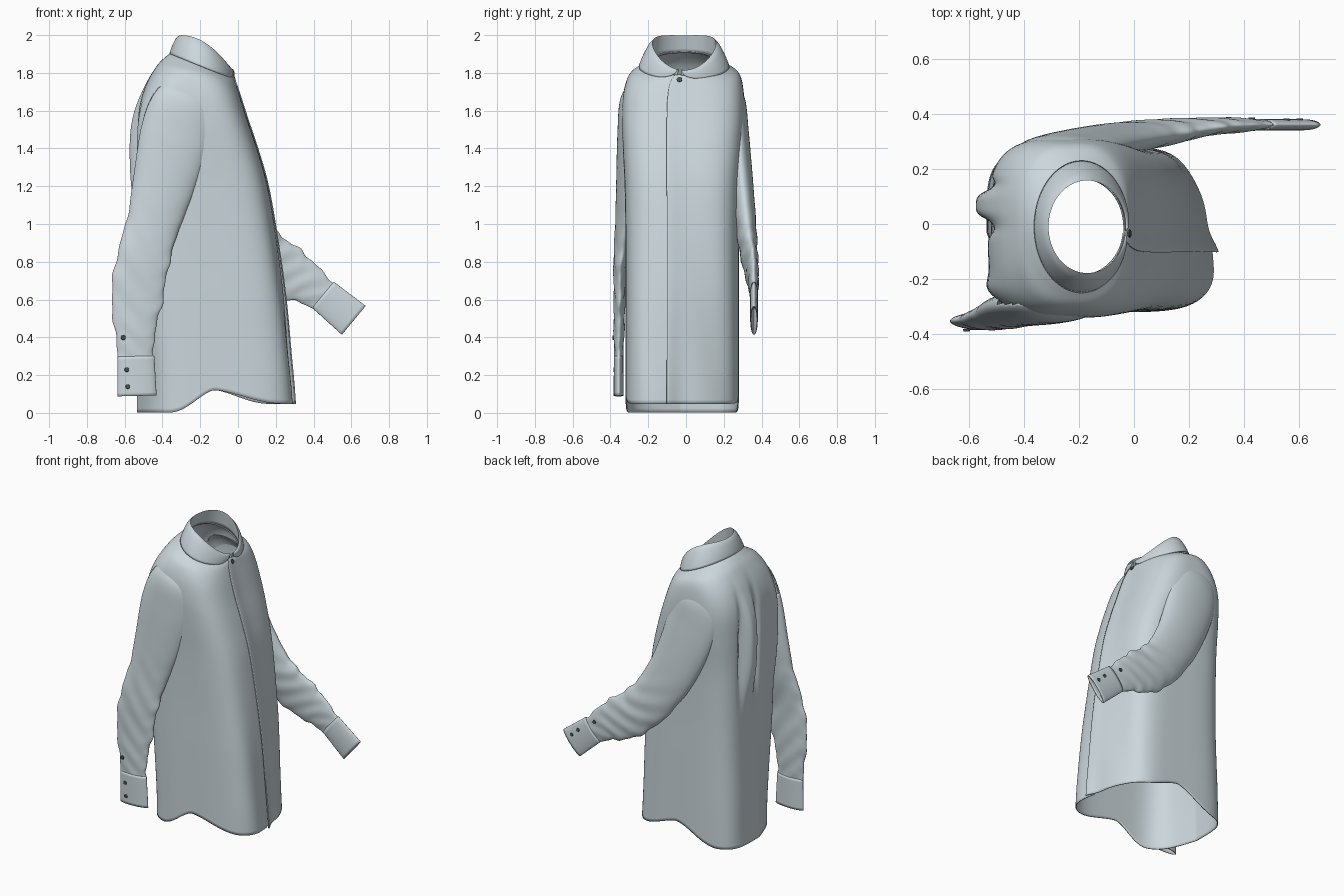
import bpy, bmesh, math
from mathutils import Vector

if "Cube" in bpy.data.objects:
    bpy.data.objects.remove(bpy.data.objects["Cube"])

def material(name, rgb):
    m = bpy.data.materials.new(name)
    m.diffuse_color = (*rgb, 1)
    m.use_nodes = True
    m.node_tree.nodes["Principled BSDF"].inputs["Base Color"].default_value = m.diffuse_color
    return m

CLOTH = material("pale grey cloth", (0.60, 0.68, 0.715))
DARK = material("dark button", (0.07, 0.085, 0.095))

def smooth(a, b, x):
    q = min(max((x - a) / (b - a), 0), 1)
    return q * q * (3 - 2 * q)

def bump(x, centre, width, power=2):
    return math.exp(-abs((x - centre) / width) ** power)

def spline(keys, steps):
    """Catmull-Rom through tuples of numbers."""
    out = []
    for i in range(len(keys) - 1):
        a, b, c, d = (keys[max(i - 1, 0)], keys[i], keys[i + 1], keys[min(i + 2, len(keys) - 1)])
        for k in range(steps):
            t = k / steps
            out.append(tuple(q + 0.5 * t * (r - p + t * (2*p - 5*q + 4*r - s + t * (3*(q - r) + s - p)))
                             for p, q, r, s in zip(a, b, c, d)))
    return out + [keys[-1]]

def sheet(name, rows, closed=False, thick=0.006, keep=None):
    """Cloth surface through rows of points; keep() can leave out hidden faces."""
    n = len(rows[0])
    pts = [p for r in rows for p in r]
    faces = []
    for i in range(len(rows) - 1):
        for j in range(n if closed else n - 1):
            k = (j + 1) % n
            f = (i*n + j, i*n + k, (i+1)*n + k, (i+1)*n + j)
            if keep is None or any(keep(pts[v]) for v in f):
                faces.append(f)
    me = bpy.data.meshes.new(name)
    me.from_pydata(pts, [], faces)
    bm = bmesh.new()
    bm.from_mesh(me)
    bmesh.ops.delete(bm, geom=[v for v in bm.verts if not v.link_faces], context='VERTS')
    bm.to_mesh(me)
    bm.free()
    me.materials.append(CLOTH)
    ob = bpy.data.objects.new(name, me)
    bpy.context.collection.objects.link(ob)
    mod = ob.modifiers.new("cloth thickness", 'SOLIDIFY')
    mod.thickness, mod.offset = thick, -1
    me.shade_smooth()
    me.set_sharp_from_angle(angle=math.radians(50))

# Body: z back, z front, x back, x front, y right, y left, squareness
BODY = [(0.00, 0.00, -0.535, 0.29, -0.32, 0.28, 4.6),
        (0.25, 0.25, -0.53, 0.275, -0.32, 0.28, 4.5),
        (0.60, 0.60, -0.52, 0.245, -0.32, 0.28, 4.2),
        (0.90, 0.90, -0.52, 0.205, -0.32, 0.28, 4.0),
        (1.20, 1.20, -0.525, 0.155, -0.325, 0.285, 3.8),
        (1.42, 1.40, -0.53, 0.10, -0.335, 0.30, 3.6),
        (1.60, 1.55, -0.525, 0.05, -0.34, 0.31, 3.4),
        (1.73, 1.67, -0.49, 0.012, -0.33, 0.305, 3.1),
        (1.83, 1.74, -0.435, -0.01, -0.30, 0.285, 2.6),
        (1.88, 1.77, -0.39, -0.02, -0.25, 0.235, 2.2),
        (1.92, 1.79, -0.335, -0.035, -0.185, 0.165, 2.0)]

def body_row(key):
    zb, zf, xb, xf, y0, y1, e = key
    row, N = [], 220
    t0, t1 = -0.13, -0.263 - 2 * math.pi       # overlapping front edges
    for j in range(N + 1):
        t = t1 + (t0 - t1) * j / N
        c, s = math.cos(t), math.sin(t)
        r = (abs(c)**e + abs(s)**e) ** (-1 / e)
        u, v = r * c, r * s
        x = (xb + xf) / 2 + u * (xf - xb) / 2
        y = (y0 + y1) / 2 + v * (y1 - y0) / 2
        z = zb + (zf - zb) * (u + 1) / 2
        low = 1 - smooth(0, 1.7, z)
        if u > 0:
            x -= 0.24 * max(0, y + 0.1) * low * u          # left panel hangs further back
            if t < -0.2 - 1.5 * math.pi:                   # top panel lifts at the edge
                x += (0.008 + 0.014 * low**2) * bump(y, -0.1, 0.06)
            x += 0.006 * math.sin(22 * y + 3 * z) * low * u
        else:                                              # tail swings round, back pleats
            x += 0.33 * max(0, -0.03 - y) * (1 - smooth(0, 0.9, z)) * -u
            h = bump(z, 1.34, 0.3, 3)
            x -= h * (0.045 * bump(y, 0.07, 0.05, 4) - 0.035 * bump(y, -0.015, 0.025)
                      - 0.025 * bump(y, 0.145, 0.018) + 0.03 * bump(y, -0.24, 0.05)) * -u
        w = 1 - smooth(0, 0.35, z)                         # curved shirt tail
        hem = 0.12 - (0.072 * math.sin(min(u / 0.9, 1) * 1.571) ** 1.5 if u > 0
                      else 0.118 * math.sin(min(-u / 0.75, 1) * 1.571) ** 1.6)
        row.append((x, y, z + hem * w))
    return row

sheet("shirt_body", [body_row(k) for k in spline(BODY, 7)])

# Collar: inner stand, rolled top edge and rounded fall
def collar_row(kind, f):
    row, N = [], 96
    for j in range(N + 1):
        a = 0.05 + (2 * math.pi - 0.10) * j / N
        t = a - 0.13
        u, v = math.cos(t), math.sin(t)
        near = min(a, 2 * math.pi - a)
        top = Vector((-0.17 + 0.14*u, -0.01 + 0.168*v, 1.957 - 0.092*u - 0.05*u*u))
        if kind == "stand":
            base = Vector((-0.185 + 0.15*u, -0.01 + 0.18*v, 1.85 - 0.06*u - 0.005*u*u))
            p = base.lerp(top, f)
        else:
            q = min(max((near - 0.05) / 0.5, 0), 1)
            d = math.sqrt(1 - (1 - q)**2) * 0.95 + 0.05
            out = Vector((-0.19 + 0.168*u, -0.01 + 0.235*v, 1.83 - 0.068*u))
            p = top.lerp(out, f * d)
            p += Vector((u, v, 0.6)) * (0.02 * f * (1 - f) * d + 0.005 * min(1, f * 6))
        row.append(p)
    return row

rows = [collar_row("fall", 1 - i / 10) for i in range(11)]
rows += [collar_row("stand", 1 - i / 4) for i in range(1, 5)]
sheet("collar", rows, thick=0.005)

# Sleeves: x, z, y, half width, half thickness, ending at the cuff
def tube(keys, steps, wrinkle=0.0):
    pts = spline(keys, steps)
    rows, M, L = [], 56, len(pts) - 1
    for i, (x, z, y, w, h) in enumerate(pts):
        a, b = pts[max(i - 1, 0)], pts[min(i + 1, L)]
        d = Vector((b[0] - a[0], 0, b[1] - a[1])).normalized()
        n = Vector((d.z, 0, -d.x))
        s = i / L
        amp = wrinkle * smooth(0.35, 0.7, s)
        row = []
        for j in range(M):
            t = 2 * math.pi * j / M
            c, sn = math.cos(t), math.sin(t)
            k = 1 + amp * (math.sin(46*s + 1.5*c + sn) + 0.6 * math.sin(81*s - 3*c + 2*sn))
            ky = 1 + 2.2 * amp * math.sin(60*s + 5*c)
            row.append(Vector((x, y, z)) + n * (w * c * k) + Vector((0, h * sn * ky, 0)))
        rows.append(row)
    return rows

def button(name, loc, axis, r=0.013):
    bm = bmesh.new()
    bmesh.ops.create_cone(bm, cap_ends=True, segments=20, radius1=r, radius2=r * 0.85, depth=0.008)
    me = bpy.data.meshes.new(name)
    bm.to_mesh(me)
    bm.free()
    me.materials.append(DARK)
    ob = bpy.data.objects.new(name, me)
    ob.location = loc
    ob.rotation_euler = Vector(axis).to_track_quat('Z', 'Y').to_euler()
    bpy.context.collection.objects.link(ob)

RIGHT = [(-0.25, 1.75, -0.24, 0.09, 0.04), (-0.28, 1.66, -0.277, 0.165, 0.07),
         (-0.325, 1.48, -0.295, 0.19, 0.068), (-0.395, 1.2, -0.308, 0.165, 0.062),
         (-0.45, 1.0, -0.325, 0.14, 0.05), (-0.505, 0.8, -0.348, 0.14, 0.035),
         (-0.535, 0.6, -0.352, 0.135, 0.03), (-0.545, 0.42, -0.355, 0.105, 0.028),
         (-0.54, 0.28, -0.357, 0.092, 0.022)]
LEFT = [(-0.25, 1.75, 0.225, 0.09, 0.04), (-0.26, 1.66, 0.253, 0.16, 0.06),
        (-0.235, 1.48, 0.273, 0.178, 0.06), (-0.13, 1.2, 0.295, 0.165, 0.062),
        (-0.01, 0.99, 0.317, 0.15, 0.055), (0.12, 0.84, 0.335, 0.145, 0.045),
        (0.25, 0.75, 0.352, 0.14, 0.032), (0.36, 0.685, 0.358, 0.11, 0.027),
        (0.46, 0.615, 0.36, 0.082, 0.018)]
CUFFS = {"right": ((-0.54, 0.30, -0.357, 0.097, 0.025), (-0.535, 0.09, -0.357, 0.104, 0.026)),
         "left": ((0.45, 0.625, 0.36, 0.09, 0.021), (0.613, 0.49, 0.36, 0.099, 0.02))}
# button distances: back from the cuff end, sideways from the cuff middle
BUTTONS = {"right": ((0.05, 0.047), (0.14, 0.05), (0.31, 0.065)),
           "left": ((0.05, 0.042), (0.115, 0.046), (0.27, 0.035))}

for side, keys, sign, across, inner in (("right", RIGHT, -1, 1, 0.295), ("left", LEFT, 1, -1, 0.255)):
    # leave out the part of the sleeve that lies inside the body
    sheet(side + "_sleeve", tube(keys, 12, 0.035), True, 0.004,
          lambda p: p.y * sign > inner or (p.x < -0.44 and p.z < 1.55) or p.x > 0.1)
    start, end = CUFFS[side]
    sheet(side + "_cuff", tube([start, end], 8), True, 0.005)
    d = Vector((end[0] - start[0], 0, end[1] - start[1])).normalized()
    n = Vector((d.z, 0, -d.x)) * across
    for i, (back, off) in enumerate(BUTTONS[side]):
        lift = 0.9 if i < 2 else 1.1
        p = Vector((end[0], end[2] + sign * end[4] * lift, end[1])) - d * back + n * off
        button(f"{side}_cuff_button_{i + 1}", p, (0, sign, 0))

# Collar button
button("collar_button", (-0.017, -0.035, 1.765), (1, 0, 0.35), 0.016)
